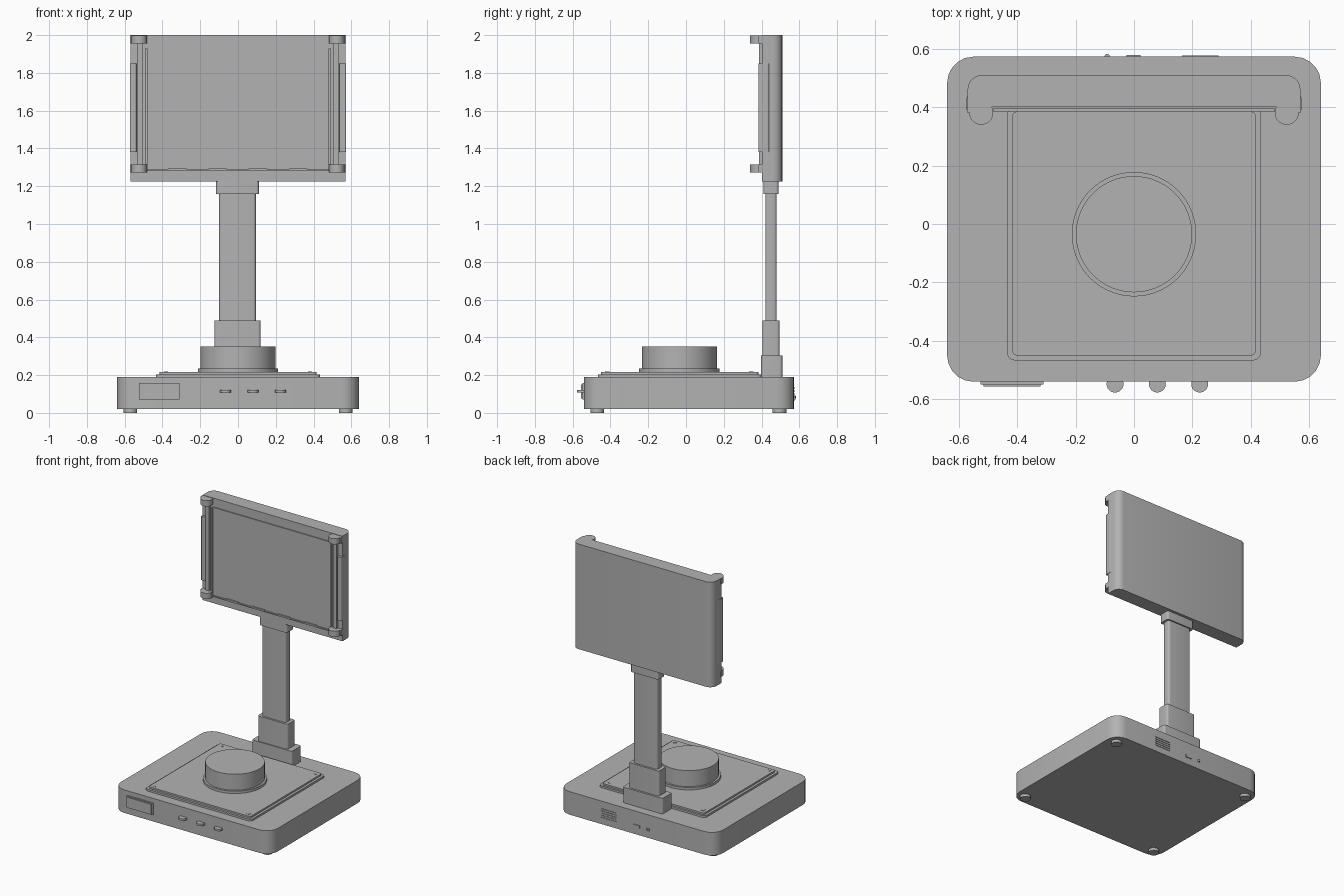
import bpy, bmesh, math

if "Cube" in bpy.data.objects:
    bpy.data.objects.remove(bpy.data.objects["Cube"])

grey = bpy.data.materials.new("plain grey")
grey.diffuse_color = (0.45, 0.45, 0.45, 1)
grey.use_nodes = True
grey.node_tree.nodes["Principled BSDF"].inputs["Base Color"].default_value = grey.diffuse_color


def finish(name, bm):
    bmesh.ops.recalc_face_normals(bm, faces=bm.faces[:])
    me = bpy.data.meshes.new(name)
    bm.to_mesh(me)
    bm.free()
    ob = bpy.data.objects.new(name, me)
    ob.data.materials.append(grey)
    bpy.context.collection.objects.link(ob)
    bpy.ops.object.select_all(action='DESELECT')
    bpy.context.view_layer.objects.active = ob
    ob.select_set(True)
    bpy.ops.object.shade_smooth_by_angle(angle=math.radians(30))
    return ob


def prism(name, pts, z0, z1):
    """Extrude a plan outline between two heights."""
    bm = bmesh.new()
    face = bm.faces.new([bm.verts.new((x, y, z0)) for x, y in pts])
    ext = bmesh.ops.extrude_face_region(bm, geom=[face])["geom"]
    bmesh.ops.translate(bm, vec=(0, 0, z1 - z0),
                        verts=[v for v in ext if isinstance(v, bmesh.types.BMVert)])
    return finish(name, bm)


def slab(name, x0, x1, y0, y1, z0, z1, front=0, back=None, seg=5):
    """Box with rounded vertical edges; front and back radii may differ."""
    back = front if back is None else back
    corners = [(x1, y1, -1, -1, back, 0), (x0, y1, 1, -1, back, 90),
               (x0, y0, 1, 1, front, 180), (x1, y0, -1, 1, front, 270)]
    pts = []
    for cx, cy, sx, sy, r, a0 in corners:
        if r == 0:
            pts.append((cx, cy))
            continue
        for i in range(seg + 1):
            a = math.radians(a0 + 90 * i / seg)
            pts.append((cx + sx * r + r * math.cos(a), cy + sy * r + r * math.sin(a)))
    return prism(name, pts, z0, z1)


def disc(name, x, y, r, z0, z1, n=32):
    pts = [(x + r * math.cos(2 * math.pi * i / n), y + r * math.sin(2 * math.pi * i / n))
           for i in range(n)]
    return prism(name, pts, z0, z1)


# Base housing and feet
slab("base", -0.64, 0.64, -0.54, 0.573, 0.02, 0.19, 0.09)
for x in (-0.57, 0.57):
    for y in (-0.47, 0.495):
        disc("foot", x, y, 0.036, 0, 0.025, 24)

# Stepped platform with corner marks
slab("platform_rim", -0.434, 0.434, -0.467, 0.40, 0.18, 0.204, 0.025)
slab("platform_top", -0.416, 0.416, -0.45, 0.385, 0.20, 0.216, 0.015)
for s in (-1, 1):
    for y, d in ((-0.428, 1), (0.357, -1)):
        prism("corner_mark", [(s * 0.393, y), (s * 0.37, y), (s * 0.393, y + d * 0.023)],
              0.214, 0.218)

# Round stage
disc("stage_ring", 0, -0.035, 0.213, 0.21, 0.234, 64)
disc("stage", 0, -0.035, 0.199, 0.22, 0.352, 64)

# Telescopic stand
slab("stand_foot", -0.165, 0.16, 0.397, 0.51, 0.18, 0.305, 0.015)
slab("stand_sleeve", -0.125, 0.12, 0.405, 0.495, 0.30, 0.49, 0.015)
slab("stand_column", -0.10, 0.095, 0.42, 0.48, 0.48, 1.20, 0.016)
slab("stand_collar", -0.116, 0.111, 0.41, 0.49, 1.16, 1.23, 0.015)

# Display body with raised edging around the screen
slab("display_body", -0.57, 0.57, 0.403, 0.51, 1.225, 2.0, 0, 0.05)
slab("screen", -0.485, 0.485, 0.396, 0.41, 1.285, 1.935)
slab("screen_lip", -0.48, 0.48, 0.386, 0.41, 1.28, 1.288)
for i in range(4):
    x = -0.32 + i * 0.213
    slab("lip_tab", x - 0.05, x + 0.05, 0.385, 0.398, 1.288, 1.293)

# Side rails, grips and corner clamps on both sides
for s in (-1, 1):
    def side(name, a, b, *rest):
        slab(name, min(s * a, s * b), max(s * a, s * b), *rest)
    side("screen_rail", 0.48, 0.492, 0.386, 0.41, 1.285, 1.93)
    side("clamp_rail", 0.505, 0.535, 0.386, 0.41, 1.30, 1.97)
    side("side_grip", 0.538, 0.573, 0.384, 0.44, 1.38, 1.85, 0.008)
    for z in (1.272, 1.955):
        disc("clamp_knob", s * 0.523, 0.381, 0.041, z, z + 0.042)
        side("clamp_arm", 0.486, 0.572, 0.381, 0.41, z, z + 0.042)

# Front panel: small readout and three buttons
slab("readout_frame", -0.525, -0.31, -0.549, -0.53, 0.07, 0.157)
slab("readout", -0.515, -0.32, -0.556, -0.54, 0.076, 0.151)
for x in (-0.065, 0.08, 0.225):
    disc("button", x, -0.548, 0.029, 0.108, 0.122, 24)

# Rear panel: vent slats and ports
for i in range(5):
    z = 0.065 + i * 0.016
    slab("vent_slat", 0.165, 0.29, 0.565, 0.577, z, z + 0.006)
slab("rear_socket", -0.025, 0.022, 0.565, 0.579, 0.072, 0.092)
disc("rear_pin", -0.092, 0.572, 0.01, 0.075, 0.09, 16)
